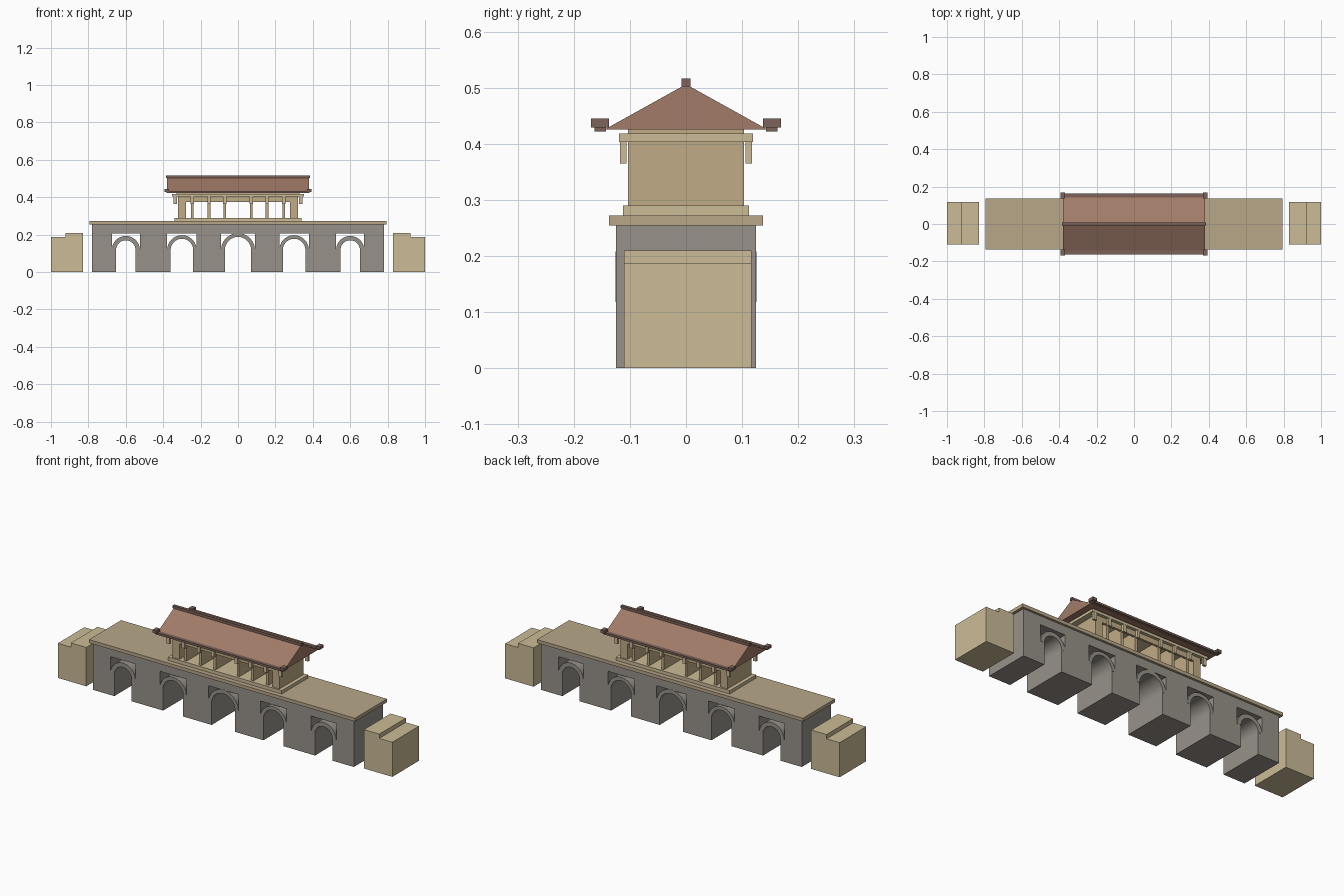
import bpy, bmesh, math

if "Cube" in bpy.data.objects:
    bpy.data.objects.remove(bpy.data.objects["Cube"])


def material(name, r, g, b):
    m = bpy.data.materials.new(name)
    m.diffuse_color = (r, g, b, 1)
    m.use_nodes = True
    m.node_tree.nodes["Principled BSDF"].inputs["Base Color"].default_value = m.diffuse_color
    return m


STONE = material("grey_stone", .31, .285, .25)
SLAB = material("deck_stone", .48, .39, .25)
PALE = material("pale_stone", .6, .5, .31)
WALL = material("wall_plaster", .53, .41, .235)
TILE = material("roof_tile", .36, .2, .14)
DARK = material("dark_trim", .2, .125, .1)


def finish(name, bm, mat):
    bmesh.ops.recalc_face_normals(bm, faces=bm.faces)
    me = bpy.data.meshes.new(name)
    bm.to_mesh(me)
    bm.free()
    me.materials.append(mat)
    ob = bpy.data.objects.new(name, me)
    bpy.context.collection.objects.link(ob)
    return ob


def box(name, x0, x1, y0, y1, z0, z1, mat):
    bm = bmesh.new()
    bmesh.ops.create_cube(bm, size=1)
    for v in bm.verts:
        v.co = ((x0 + x1) / 2 + v.co.x * (x1 - x0),
                (y0 + y1) / 2 + v.co.y * (y1 - y0),
                (z0 + z1) / 2 + v.co.z * (z1 - z0))
    return finish(name, bm, mat)


def centred(name, hx, hy, z0, z1, mat):
    return box(name, -hx, hx, -hy, hy, z0, z1, mat)


def post(name, x, y, hx, hy, z0, z1, mat):
    return box(name, x - hx, x + hx, y - hy, y + hy, z0, z1, mat)


def extrude(name, pts, axis, half, mat):
    """Extrude a closed profile symmetrically along x or y."""
    bm = bmesh.new()
    place = (lambda p: (p[0], -half, p[1])) if axis == "y" else (lambda p: (-half, p[0], p[1]))
    face = bm.faces.new([bm.verts.new(place(p)) for p in pts])
    ext = bmesh.ops.extrude_face_region(bm, geom=[face])
    shift = (0, 2 * half, 0) if axis == "y" else (2 * half, 0, 0)
    bmesh.ops.translate(bm, vec=shift,
                        verts=[g for g in ext["geom"] if isinstance(g, bmesh.types.BMVert)])
    return finish(name, bm, mat)


# Gate base: one stepped outline with five openings
# (centre x, opening half width, arch outer radius)
arches = [(-.6, .052, .075), (-.3, .06, .079), (0, .07, .09), (.3, .06, .079), (.6, .052, .075)]
SPRING, VOID_TOP = .118, .207
outline = [(-.78, .255), (-.78, 0)]
for cx, h, r in arches:
    outline += [(cx - h, 0), (cx - h, SPRING), (cx - r, SPRING), (cx - r, VOID_TOP),
                (cx + r, VOID_TOP), (cx + r, SPRING), (cx + h, SPRING), (cx + h, 0)]
outline += [(.78, 0), (.78, .255)]
extrude("gate_base", outline, "y", .125, STONE)

# Vaulted arch rings
N = 24
for i, (cx, h, r) in enumerate(arches):
    ang = [math.pi * k / N for k in range(N + 1)]
    ring = [(cx + r * math.cos(a), SPRING + r * math.sin(a)) for a in ang]
    ring += [(cx + h * math.cos(a), SPRING + h * math.sin(a)) for a in reversed(ang)]
    ob = extrude(f"arch_ring_{i + 1}", ring, "y", .126, STONE)
    bpy.ops.object.select_all(action="DESELECT")
    ob.select_set(True)
    bpy.context.view_layer.objects.active = ob
    bpy.ops.object.shade_smooth_by_angle(angle=math.radians(30))

# Deck and pavilion plinth
centred("deck_slab", .795, .137, .254, .272, SLAB)
centred("pavilion_plinth", .34, .112, .272, .29, PALE)

# Stepped side stands
for s, side in ((-1, "left"), (1, "right")):
    prof = [(.83, 0), (1, 0), (1, .187), (.922, .187), (.922, .21), (.83, .21)]
    ob = extrude(f"{side}_stand", [(s * x, z) for x, z in prof], "y", .1135, PALE)
    ob.location.y = .003
    # Pavilion end walls
    post(f"{side}_end_wall", s * .299, 0, .021, .103, .29, .41, WALL)

# Cross walls and hanging brackets under the eave beam
for s in (-1, 1):
    for x in (.07, .155, .245):
        post("cross_wall", s * x, 0, .007, .1, .29, .41, WALL)
    for x in (.07, .155, .245, .335):
        for y in (-.112, .112):
            post("hanging_bracket", s * x, y, .009, .006, .365, .404, PALE)

# Front and back lintels, ceiling beam, top course
for y in (-.097, .097):
    post("lintel", 0, y, .28, .006, .375, .405, WALL)
centred("eave_beam", .352, .119, .403, .418, PALE)
centred("top_course", .33, .103, .418, .427, WALL)

# Gabled roof with ridge, eave bars and corner blocks
extrude("roof", [(-.146, .425), (.146, .425), (0, .506)], "x", .38, TILE)
centred("roof_ridge", .385, .008, .502, .516, DARK)
for y in (-1, 1):
    post("eave_bar", 0, y * .153, .382, .0105, .422, .433, DARK)
    for x in (-1, 1):
        post("corner_block", x * .381, y * .153, .012, .016, .429, .445, DARK)
